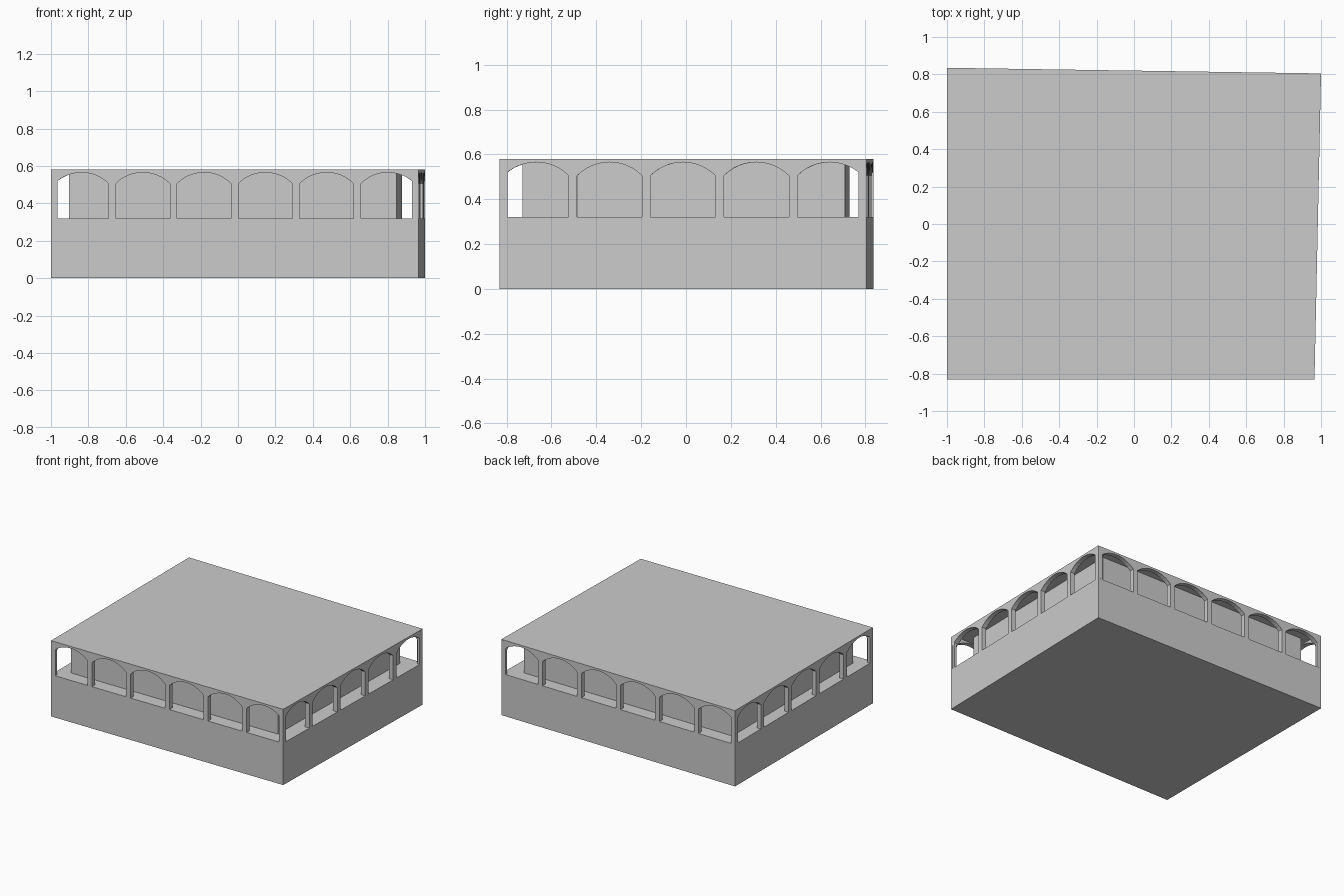
import bpy, bmesh, math
from mathutils import Vector

if "Cube" in bpy.data.objects:
    bpy.data.objects.remove(bpy.data.objects["Cube"])

# Slightly irregular plan, counter-clockwise from front left
PLAN = [(-1.0, -0.832), (0.965, -0.832), (1.0, 0.805), (-1.0, 0.835)]
CORE = [(-0.903, -0.73), (0.848, -0.73), (0.876, 0.71), (-0.903, 0.73)]
FLOOR, SPRING, CROWN, CEILING, TOP = 0.32, 0.505, 0.565, 0.572, 0.58
THICK, PIER = 0.036, 0.038


def prism(name, loop, offset):
    """Extrude a flat outline by an offset vector into a closed solid."""
    bm = bmesh.new()
    face = bm.faces.new([bm.verts.new(p) for p in loop])
    ext = bmesh.ops.extrude_face_region(bm, geom=[face], use_keep_orig=True)
    moved = [v for v in ext["geom"] if isinstance(v, bmesh.types.BMVert)]
    bmesh.ops.translate(bm, verts=moved, vec=offset)
    bmesh.ops.recalc_face_normals(bm, faces=bm.faces[:])
    big = [f for f in bm.faces if len(f.verts) > 4]
    bmesh.ops.triangulate(bm, faces=big)
    mesh = bpy.data.meshes.new(name)
    bm.to_mesh(mesh)
    bm.free()
    obj = bpy.data.objects.new(name, mesh)
    bpy.context.collection.objects.link(obj)
    return obj


def slab(name, plan, z0, z1):
    return prism(name, [(x, y, z0) for x, y in plan], Vector((0, 0, z1 - z0)))


def arcade(name, a, b, bays, segments=12):
    """Wall from a to b, pierced by segmental arches standing on the floor."""
    a, b = Vector((*a, 0)), Vector((*b, 0))
    length = (b - a).length
    along = (b - a).normalized()
    inward = Vector((-along.y, along.x, 0))
    pitch = length / bays
    half = (pitch - PIER) / 2
    rise = CROWN - SPRING
    radius = (half * half + rise * rise) / (2 * rise)
    sweep = math.asin(half / radius)
    profile = [(length, FLOOR), (length, CEILING), (0, CEILING), (0, FLOOR)]
    for i in range(bays):
        mid = (i + 0.5) * pitch
        profile.append((mid - half, FLOOR))
        for k in range(segments + 1):
            t = -sweep + 2 * sweep * k / segments
            profile.append((mid + radius * math.sin(t),
                            CROWN - radius + radius * math.cos(t)))
        profile.append((mid + half, FLOOR))
    loop = [a + along * u + Vector((0, 0, z)) for u, z in profile]
    return prism(name, loop, inward * THICK)


# Solid lower storey, inner block and thin flat roof
slab("lower_storey", PLAN, 0, FLOOR)
slab("inner_block", CORE, FLOOR, CEILING)
slab("roof", PLAN, CEILING, TOP)

# Arcaded gallery on all four sides
for i, (side, bays) in enumerate([("front", 6), ("right", 5), ("back", 6), ("left", 5)]):
    arcade(side + "_arcade", PLAN[i], PLAN[(i + 1) % 4], bays)
